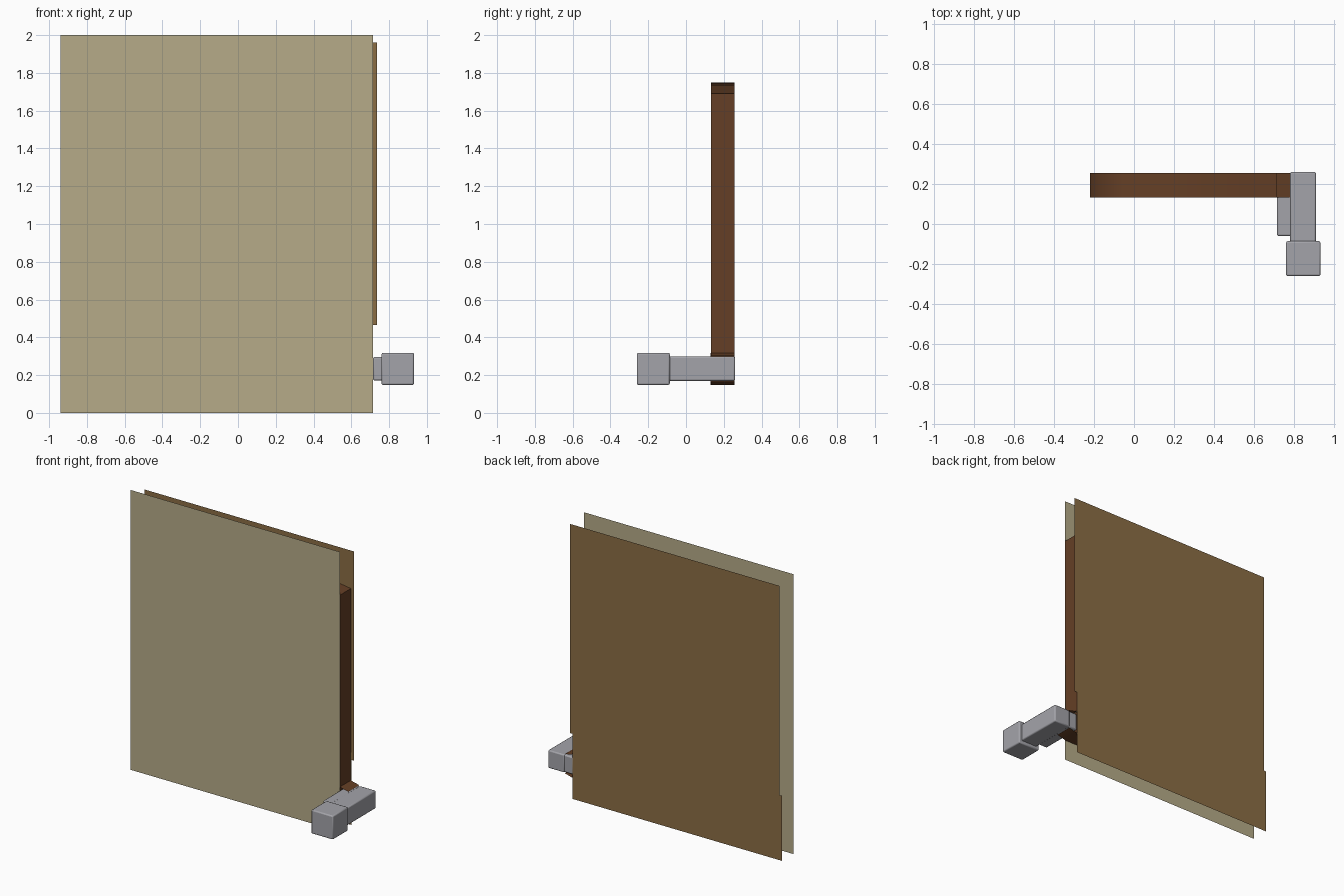
import bpy, math

if "Cube" in bpy.data.objects:
    bpy.data.objects.remove(bpy.data.objects["Cube"])

def mat(name, c):
    m = bpy.data.materials.new(name)
    m.diffuse_color = (*c, 1)
    m.use_nodes = True
    m.node_tree.nodes["Principled BSDF"].inputs["Base Color"].default_value = m.diffuse_color
    return m

KHAKI = mat("khaki", (0.47, 0.41, 0.25))
TAN = mat("tan_brown", (0.26, 0.155, 0.06))
WOOD = mat("dark_wood", (0.13, 0.05, 0.019))
STEEL = mat("grey_metal", (0.37, 0.37, 0.40))

YF, YB = 0.13, 0.258  # front and back of the flat body

def mesh(name, verts, faces, m):
    me = bpy.data.meshes.new(name)
    me.from_pydata(verts, [], faces)
    me.materials.append(m)
    ob = bpy.data.objects.new(name, me)
    bpy.context.collection.objects.link(ob)
    return ob

def smooth(ob, angle):
    bpy.ops.object.select_all(action='DESELECT')
    ob.select_set(True)
    bpy.context.view_layer.objects.active = ob
    bpy.ops.object.shade_smooth_by_angle(angle=math.radians(angle))

def panel(name, x0, x1, z0, z1, y, m, back=False):
    f = (0, 1, 2, 3)
    v = [(x0, y, z0), (x1, y, z0), (x1, y, z1), (x0, y, z1)]
    return mesh(name, v, [f[::-1] if back else f], m)

def block(name, x, y, z, m=STEEL):
    v = [(a, b, c) for a in x for b in y for c in z]
    f = [(0, 1, 3, 2), (4, 6, 7, 5), (0, 4, 5, 1), (2, 3, 7, 6), (0, 2, 6, 4), (1, 5, 7, 3)]
    ob = mesh(name, v, f, m)
    b = ob.modifiers.new("soft_edges", 'BEVEL')
    b.width, b.segments = 0.008, 2
    smooth(ob, 60)
    return ob

# Thin front and back panels (the back one has a small step)
panel("front_panel", -0.94, 0.715, 0, 2, YF, KHAKI)
panel("back_panel_upper", -0.92, 0.737, 0.465, 1.96, YB, TAN, True)
panel("back_panel_lower", -0.94, 0.715, 0, 0.465, YB, TAN, True)

# Wooden rim between the panels: a ribbon along a profile, flared round the crank
profile = [(0.78, 0.302), (0.712, 0.318), (0.714, 1.69), (0.39, 1.735), (-0.02, 1.75),
           (-0.13, 1.70), (-0.22, 1.58), (-0.22, 0.15), (0.712, 0.148), (0.78, 0.166)]
n = len(profile)
verts = [(x, y, z) for y in (YF + 0.002, YB - 0.002) for x, z in profile]
rim = mesh("wooden_rim", verts, [(i, i + 1, n + i + 1, n + i) for i in range(n - 1)], WOOD)
smooth(rim, 40)

# Wall behind the crank
mesh("crank_socket", [(0.71, YF, 0.148), (0.71, YB, 0.148), (0.71, YB, 0.318), (0.71, YF, 0.318)],
     [(0, 1, 2, 3)], WOOD)

# Crank: axle block, arm and end knob
block("crank_axle", (0.715, 0.85), (-0.06, 0.256), (0.172, 0.296))
block("crank_arm", (0.78, 0.91), (-0.10, 0.26), (0.17, 0.298))
block("crank_knob", (0.76, 0.932), (-0.26, -0.086), (0.148, 0.318))
